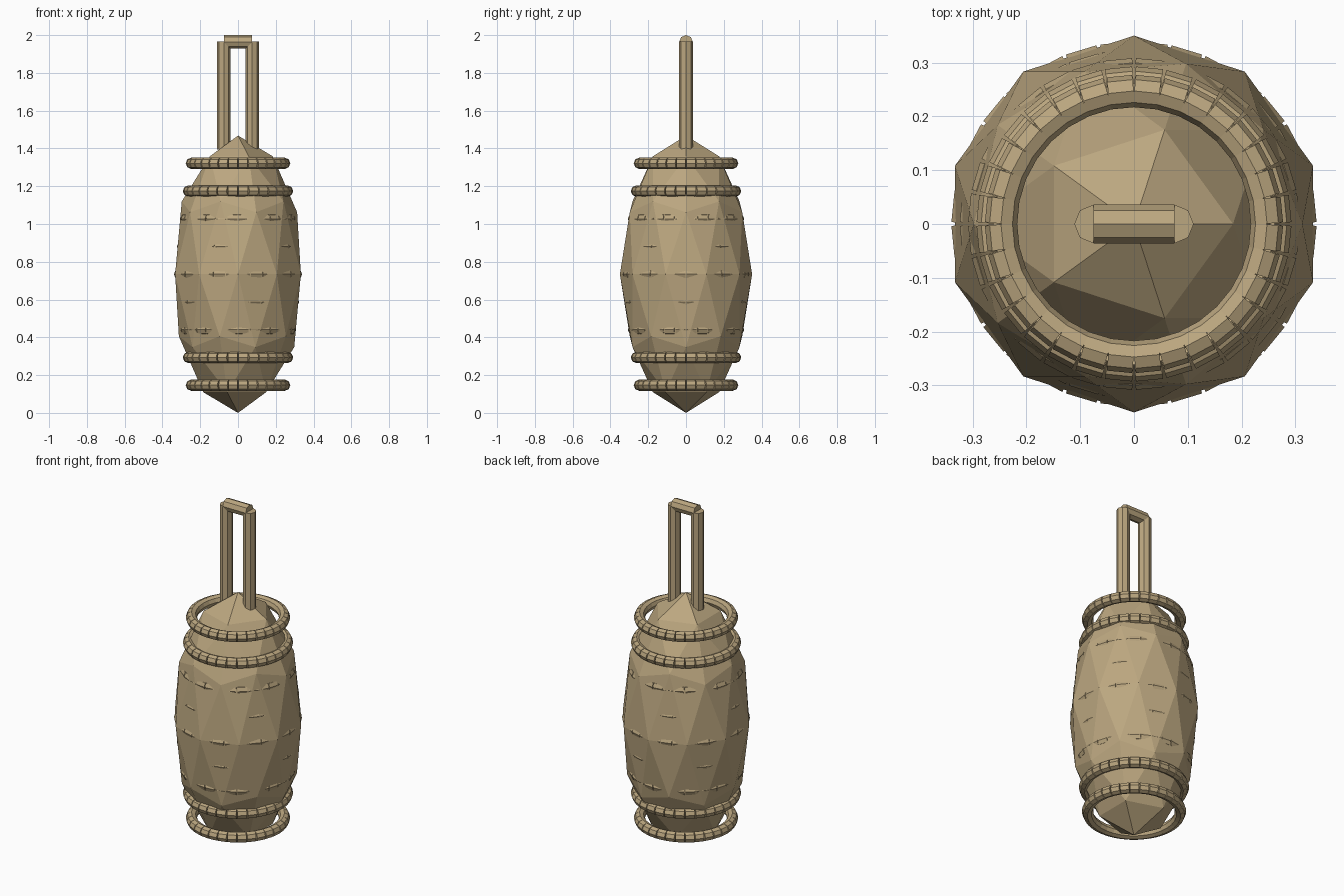
import bpy, bmesh, math
from mathutils import Matrix

if "Cube" in bpy.data.objects:
    bpy.data.objects.remove(bpy.data.objects["Cube"], do_unlink=True)

TAN = (0.5, 0.385, 0.215, 1)
mat = bpy.data.materials.new("tan_straw")
mat.use_nodes = True
mat.diffuse_color = TAN
mat.node_tree.nodes["Principled BSDF"].inputs["Base Color"].default_value = TAN

MID = 0.734        # height of the body's widest line
SEGMENTS = 32      # short lengths in each hoop


def finish(bm, name):
    mesh = bpy.data.meshes.new(name)
    bm.to_mesh(mesh)
    bm.free()
    mesh.materials.append(mat)
    obj = bpy.data.objects.new(name, mesh)
    bpy.context.collection.objects.link(obj)
    return obj


def add_rod(bm, radius, length, matrix):
    bmesh.ops.create_cone(bm, cap_ends=True, segments=8, radius1=radius,
                          radius2=radius, depth=length, matrix=matrix)


# Faceted body: a stretched icosphere
bm = bmesh.new()
bmesh.ops.create_icosphere(bm, subdivisions=2, radius=1,
                           matrix=Matrix.Translation((0, 0, MID)) @ Matrix.Diagonal((0.35, 0.35, MID, 1)))
finish(bm, "body")

# Nine segmented rope hoops, widest at the middle
for level in range(-4, 5):
    radius = 0.308 - 0.0155 * abs(level)
    length = math.tau * radius / SEGMENTS * 0.98
    bm = bmesh.new()
    for i in range(SEGMENTS):
        turn = Matrix.Rotation(math.tau * (i + 0.5) / SEGMENTS, 4, 'Z')
        place = Matrix.Translation((radius, 0, MID + level * MID / 5))
        add_rod(bm, 0.03, length, turn @ place @ Matrix.Rotation(math.pi / 2, 4, 'X'))
    finish(bm, f"rope_hoop_{level + 5}")

# Handle: two uprights and a crossbar
for side, name in ((-1, "right"), (1, "left")):
    bm = bmesh.new()
    add_rod(bm, 0.036, 0.57, Matrix.Translation((side * 0.075, 0, 1.68)))
    finish(bm, f"handle_post_{name}")
bm = bmesh.new()
add_rod(bm, 0.036, 0.15, Matrix.Translation((0, 0, 1.964)) @ Matrix.Rotation(math.pi / 2, 4, 'Y'))
finish(bm, "handle_crossbar")
